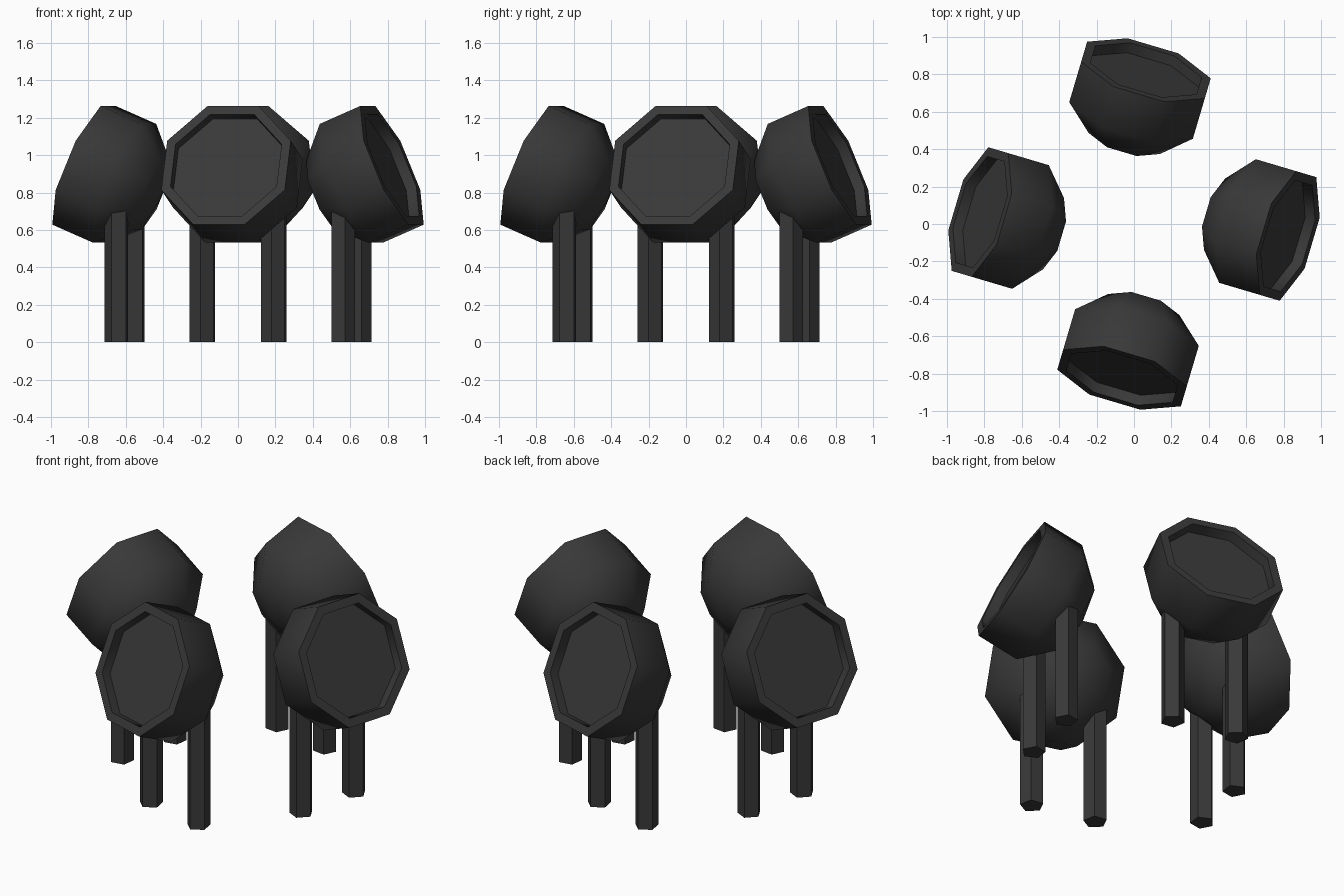
import bpy, bmesh
from math import radians, pi, cos, sin
from mathutils import Matrix

if "Cube" in bpy.data.objects:
    bpy.data.objects.remove(bpy.data.objects["Cube"])

dark = bpy.data.materials.new("dark_grey")
dark.diffuse_color = (0.04, 0.04, 0.04, 1)
dark.use_nodes = True
dark.node_tree.nodes["Principled BSDF"].inputs["Base Color"].default_value = dark.diffuse_color


def lathe(name, profile, sides, phase, matrix):
    """Loft rings of (radius, y) around the local y axis, closing both ends."""
    bm = bmesh.new()
    rings = []
    for r, y in profile:
        if r == 0:
            rings.append([bm.verts.new((0, y, 0))] * sides)
        else:
            angles = [phase + 2 * pi * i / sides for i in range(sides)]
            rings.append([bm.verts.new((r * cos(a), y, r * sin(a))) for a in angles])
    for a, b in zip(rings, rings[1:]):
        for i in range(sides):
            j = (i + 1) % sides
            corners = dict.fromkeys((a[i], a[j], b[j], b[i]))
            bm.faces.new(list(corners))
    for end in (rings[0], rings[-1]):
        if len(set(end)) > 1:
            bm.faces.new(end)
    bmesh.ops.recalc_face_normals(bm, faces=bm.faces)
    mesh = bpy.data.meshes.new(name)
    bm.to_mesh(mesh)
    bm.free()
    mesh.transform(matrix)
    mesh.shade_smooth()
    mesh.set_sharp_from_angle(angle=radians(55))
    mesh.materials.append(dark)
    bpy.context.collection.objects.link(bpy.data.objects.new(name, mesh))


# recessed front panel, rim, octagonal barrel and rounded back
HEAD = [(0.32, -0.185), (0.32, -0.245), (0.373, -0.245),
        (0.373, 0), (0.215, 0.165), (0, 0.215)]
LEG = [(0.067, 0), (0.067, 0.72)]

for k, side in enumerate(("front", "right", "back", "left")):
    turn = Matrix.Rotation(k * pi / 2, 4, 'Z')

    # tilted, slightly turned head
    aim = (Matrix.Translation((0, -0.607, 0.85))
           @ Matrix.Rotation(radians(-16.5), 4, 'Z')
           @ Matrix.Rotation(radians(-23), 4, 'X'))
    lathe(side + "_head", HEAD, 8, pi / 8, turn @ aim)

    # pair of five-sided legs
    for n, (x, y) in enumerate(((-0.192, -0.56), (0.188, -0.648))):
        stand = Matrix.Translation((x, y, 0)) @ Matrix.Rotation(pi / 2, 4, 'X')
        lathe(f"{side}_leg_{n + 1}", LEG, 5, radians(-190), turn @ stand)
